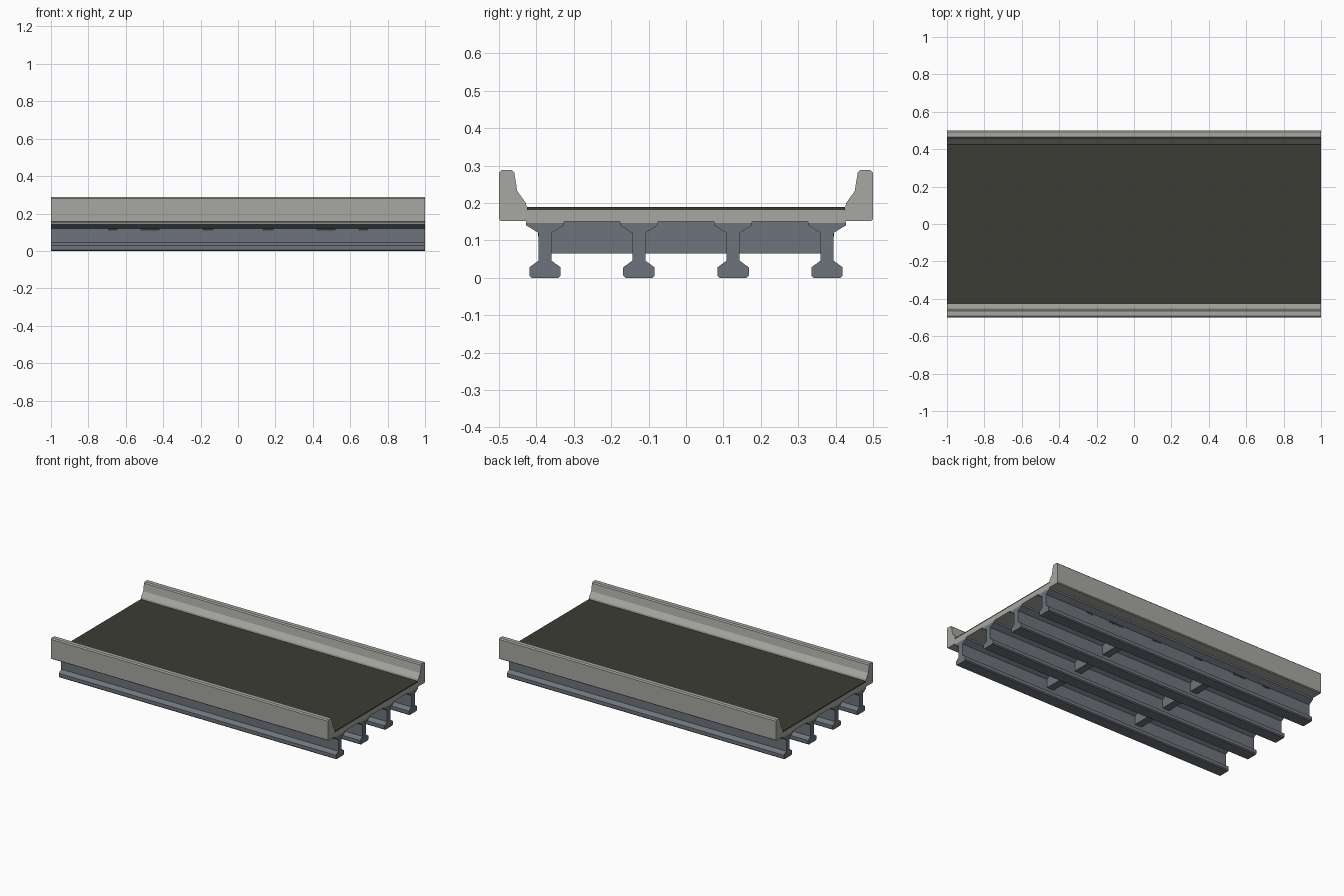
import bpy, bmesh

if "Cube" in bpy.data.objects:
    bpy.data.objects.remove(bpy.data.objects["Cube"])

def material(name, rgb):
    m = bpy.data.materials.new(name)
    m.diffuse_color = (*rgb, 1)
    m.use_nodes = True
    m.node_tree.nodes["Principled BSDF"].inputs["Base Color"].default_value = m.diffuse_color
    return m

CONCRETE = material("light concrete", (0.39, 0.39, 0.36))
GIRDER = material("blue grey concrete", (0.155, 0.175, 0.20))
ASPHALT = material("dark asphalt", (0.045, 0.045, 0.037))

def extrude_x(name, profile, mat, x0=-1.0, x1=1.0, y=0.0, flip=1):
    """Extrude a (y, z) outline along x."""
    bm = bmesh.new()
    face = bm.faces.new([bm.verts.new((x0, y + flip * p, z)) for p, z in profile])
    out = bmesh.ops.extrude_face_region(bm, geom=[face])
    verts = [v for v in out["geom"] if isinstance(v, bmesh.types.BMVert)]
    bmesh.ops.translate(bm, verts=verts, vec=(x1 - x0, 0, 0))
    bmesh.ops.recalc_face_normals(bm, faces=bm.faces)
    mesh = bpy.data.meshes.new(name)
    bm.to_mesh(mesh)
    bm.free()
    mesh.materials.append(mat)
    ob = bpy.data.objects.new(name, mesh)
    bpy.context.collection.objects.link(ob)
    return ob

def rect(half, z0, z1):
    return [(-half, z0), (half, z0), (half, z1), (-half, z1)]

# Deck slab and road surface
extrude_x("deck_slab", rect(0.426, 0.151, 0.182), CONCRETE)
extrude_x("road_surface", rect(0.425, 0.182, 0.189), ASPHALT)

# Sloped safety barriers along both edges
barrier = [(0.426, 0.152), (0.495, 0.152), (0.5, 0.157), (0.5, 0.281),
           (0.493, 0.288), (0.466, 0.288), (0.459, 0.281), (0.451, 0.232),
           (0.428, 0.2), (0.426, 0.19)]
for side, label in ((1, "back"), (-1, "front")):
    extrude_x("barrier_" + label, barrier, CONCRETE, flip=side)

# I-shaped girders with thin bearing strips under the slab
half = [(0.036, 0.0), (0.042, 0.006), (0.042, 0.028), (0.0175, 0.046),
        (0.0175, 0.12), (0.051, 0.141), (0.051, 0.147)]
section = half + [(-y, z) for y, z in reversed(half)]
centres = [-0.377, -0.126, 0.126, 0.377]
for i, c in enumerate(centres):
    extrude_x(f"girder_{i + 1}", section, GIRDER, y=c)
    extrude_x(f"girder_strip_{i + 1}", rect(0.051, 0.147, 0.151), CONCRETE, y=c)

# Cross beams between neighbouring girder webs
for x in (-1 / 3, 1 / 3):
    for i in range(3):
        mid = (centres[i] + centres[i + 1]) / 2
        extrude_x(f"cross_beam_{i + 1}", rect(0.109, 0.065, 0.151), GIRDER,
                  x - 0.025, x + 0.025, mid)

# Small dark patches high on the outer webs
for side in (-1, 1):
    for x, w in ((0.16, 0.03), (0.47, 0.05), (0.67, 0.025)):
        for s in (-1, 1):
            extrude_x("web_patch", rect(0.001, 0.11, 0.1205), ASPHALT,
                      s * x - w, s * x + w, side * (0.377 + 0.0175))
